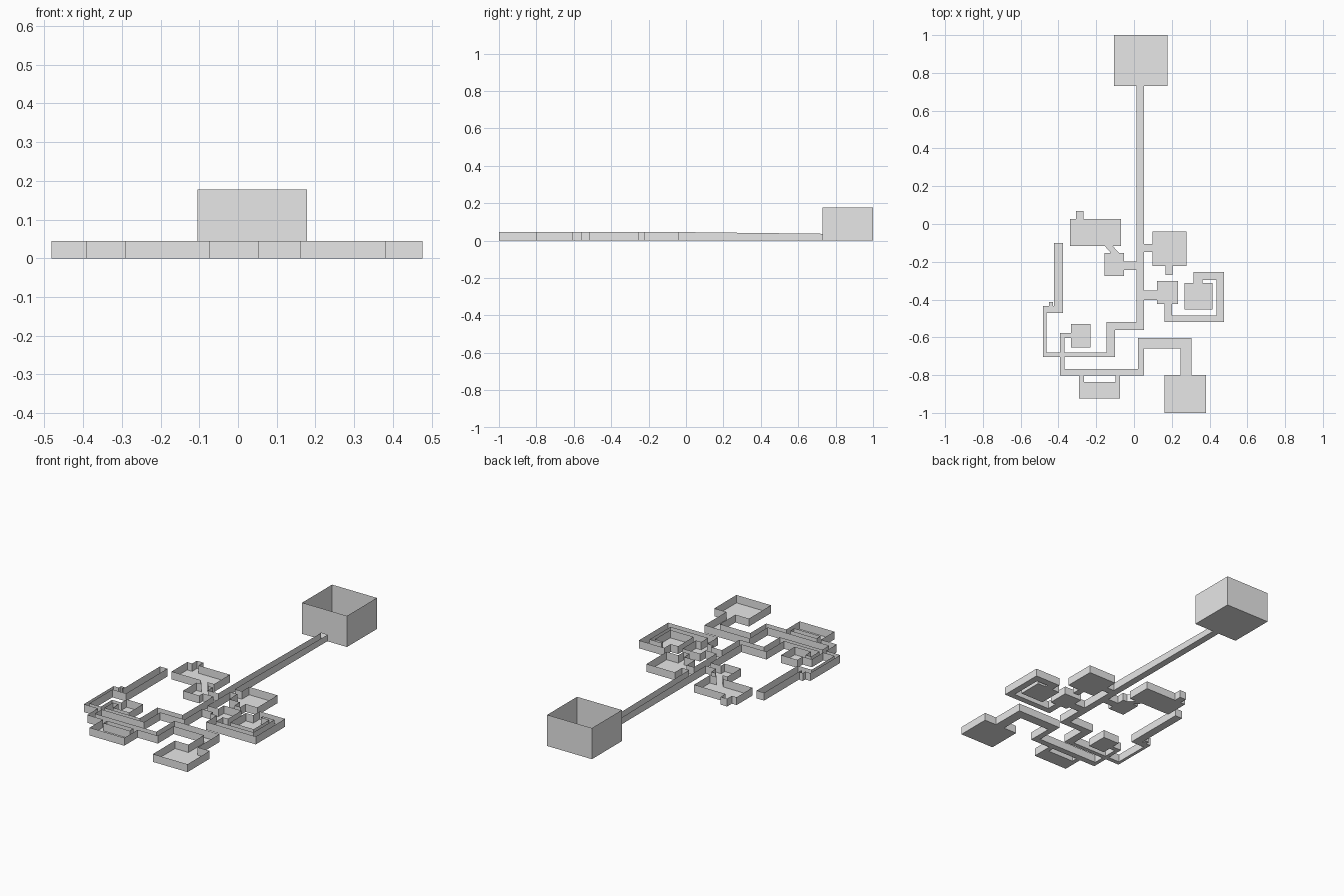
import bpy
from mathutils import Vector

cube = bpy.data.objects.get("Cube")
if cube:
    bpy.data.objects.remove(cube, do_unlink=True)

stone = bpy.data.materials.new("plain grey")
stone.use_nodes = True
GREY = (0.8, 0.8, 0.8, 1)
stone.diffuse_color = GREY
stone.node_tree.nodes["Principled BSDF"].inputs["Base Color"].default_value = GREY

LOW, TALL, NUDGE = 0.045, 0.178, 0.003
spaces = []  # (object name, outline, wall height)


def outline(name, points, height=LOW):
    spaces.append((name, [Vector(p) for p in points], height))


def box(name, x0, x1, y0, y1, height=LOW):
    outline(name, [(x0, y0), (x1, y0), (x1, y1), (x0, y1)], height)


# Great hall and the long passage leading to it
box("great_hall", -.105, .178, .73, 1, TALL)
box("main_passage", .014, .054, -.56, .73)
box("main_passage", -.145, .014, -.56, -.52)
box("main_passage", -.145, -.1, -.68, -.56)

# West passage with its dead end and niche
box("west_passage", -.482, -.1, -.705, -.68)
box("west_passage", -.482, -.464, -.68, -.472)
box("west_passage", -.482, -.377, -.472, -.435)
box("west_passage", -.424, -.377, -.435, -.1)
box("west_niche", -.45, -.43, -.435, -.413)

# North west rooms joined by a slanted passage
box("north_west_room", -.339, -.07, -.116, .026)
box("north_west_niche", -.308, -.268, .026, .069)
outline("slanted_passage", [(-.123, -.153), (-.08, -.153), (-.113, -.116), (-.155, -.116)])
box("guard_room", -.155, -.052, -.275, -.153)
box("guard_passage", -.052, .014, -.243, -.198)

# North east room
box("north_east_room", .099, .278, -.222, -.04)
box("north_east_passage", .054, .099, -.148, -.106)
box("north_east_niche", .167, .204, -.27, -.222)

# East room and the passage hooking round to the inner room
box("east_room", .122, .233, -.423, -.302)
box("east_passage", .054, .122, -.402, -.352)
box("hooked_passage", .162, .2, -.484, -.423)
box("hooked_passage", .162, .476, -.519, -.484)
box("hooked_passage", .437, .476, -.484, -.296)
box("hooked_passage", .315, .476, -.296, -.254)
box("hooked_passage", .315, .363, -.312, -.296)
box("inner_room", .268, .416, -.452, -.312)

# South west room and the passage to the south east room
box("south_west_room", -.334, -.231, -.653, -.529)
box("south_passage", -.392, -.334, -.603, -.577)
box("south_passage", -.392, -.369, -.767, -.603)
box("south_passage", -.392, .054, -.802, -.767)
box("south_passage", .02, .054, -.767, -.659)
box("south_passage", .02, .305, -.659, -.603)
box("south_passage", .247, .305, -.8, -.659)
box("south_east_room", .162, .381, -1, -.8)

# South room with two doorways
box("south_room", -.292, -.073, -.923, -.836)
for left, right in ((-.292, -.266), (-.099, -.073)):
    box("south_doorway", left, right, -.836, -.802)


def inside(p, points):
    return all((b - a).cross(p - a) > 0 for a, b in zip(points, points[1:] + points[:1]))


def wall_top(p, height):
    # The long passage drops a little towards the hall
    return height if height == TALL else height - .012 * max(0, p.y)


def build(name, parts):
    verts, faces = [], []

    def face(corners):
        faces.append(range(len(verts), len(verts) + len(corners)))
        verts.extend(corners)

    for points, height in parts:
        others = [(o, h) for _, o, h in spaces if o is not points]
        face([(p.x, p.y, 0) for p in points])
        for a, b in zip(points, points[1:] + points[:1]):
            d = b - a
            out = Vector((d.y, -d.x)).normalized() * NUDGE
            # Split the edge wherever another space starts or ends
            axis = 0 if abs(d.x) > abs(d.y) else 1
            cuts = {0, 1}
            for other, _ in others:
                cuts |= {t for t in ((q[axis] - a[axis]) / d[axis] for q in other) if 0 < t < 1}
            cuts = sorted(cuts)
            for s, t in zip(cuts, cuts[1:]):
                p, q = a + d * s, a + d * t
                probe = (p + q) / 2 + out
                door = max([wall_top(probe, h) for o, h in others if inside(probe, o)], default=0)
                if door and height < TALL:
                    continue
                face([(p.x, p.y, door), (q.x, q.y, door),
                      (q.x, q.y, wall_top(q, height)), (p.x, p.y, wall_top(p, height))])
    mesh = bpy.data.meshes.new(name)
    mesh.from_pydata(verts, [], faces)
    mesh.materials.append(stone)
    obj = bpy.data.objects.new(name, mesh)
    bpy.context.collection.objects.link(obj)


for name in dict.fromkeys(s[0] for s in spaces):
    build(name, [(o, h) for n, o, h in spaces if n == name])
